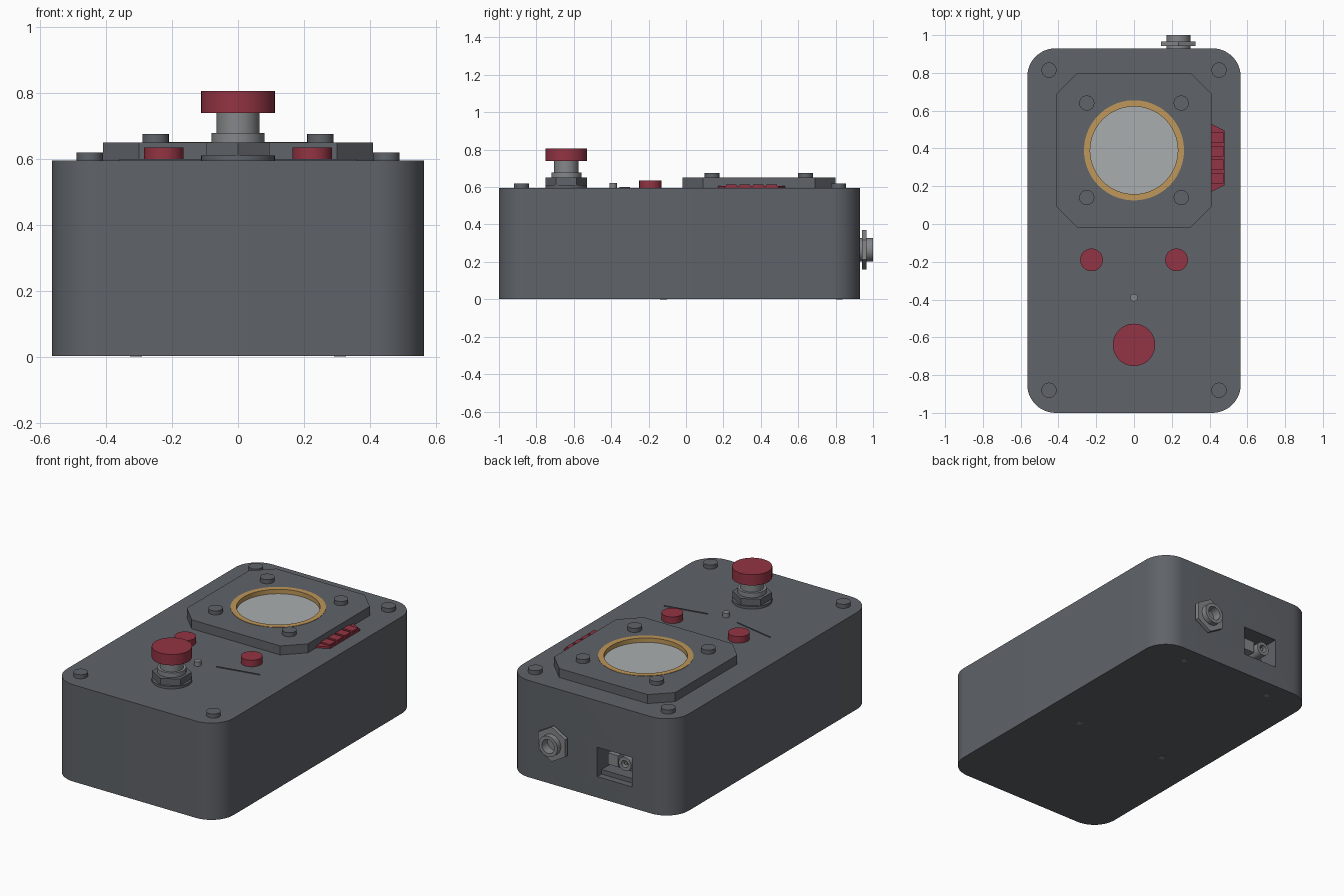
import bpy, bmesh, math
from mathutils import Matrix

cube = bpy.data.objects.get("Cube")
if cube:
    bpy.data.objects.remove(cube, do_unlink=True)


def material(name, rgb):
    m = bpy.data.materials.new(name)
    m.use_nodes = True
    m.diffuse_color = (*rgb, 1)
    m.node_tree.nodes["Principled BSDF"].inputs["Base Color"].default_value = (*rgb, 1)
    return m


GREY = material("slate grey", (0.115, 0.125, 0.14))
RED = material("crimson", (0.29, 0.034, 0.056))
GOLD = material("brass gold", (0.51, 0.31, 0.1))
GLASS = material("pale glass grey", (0.4, 0.42, 0.43))
METAL = material("steel grey", (0.23, 0.24, 0.25))


def finish(name, bm, mat, matrix=Matrix()):
    bmesh.ops.remove_doubles(bm, verts=bm.verts, dist=1e-5)
    bmesh.ops.recalc_face_normals(bm, faces=bm.faces)
    bm.transform(matrix)
    me = bpy.data.meshes.new(name)
    bm.to_mesh(me)
    bm.free()
    ob = bpy.data.objects.new(name, me)
    bpy.context.collection.objects.link(ob)
    me.materials.append(mat)
    smooth(ob)
    return ob


def smooth(ob):
    bpy.ops.object.select_all(action='DESELECT')
    ob.select_set(True)
    bpy.context.view_layer.objects.active = ob
    bpy.ops.object.shade_smooth_by_angle(angle=math.radians(30))


def lathe(name, r, z0, z1, at, mat, inner=0, sides=48, back=False):
    """Cylinder or tube around z, or pointing backwards along y."""
    bm = bmesh.new()
    pts = [(inner, z0), (r, z0), (r, z1), (inner, z1)]
    vs = [bm.verts.new((x, 0, z)) for x, z in pts]
    pairs = list(zip(vs, vs[1:])) + ([(vs[3], vs[0])] if inner else [])
    edges = [bm.edges.new(p) for p in pairs]
    bmesh.ops.spin(bm, geom=vs + edges, cent=(0, 0, 0), axis=(0, 0, 1),
                   angle=math.tau, steps=sides)
    turn = Matrix.Rotation(math.pi / 6, 4, 'Z')
    if back:
        turn = Matrix.Rotation(-math.pi / 2, 4, 'X') @ turn
    return finish(name, bm, mat, Matrix.Translation(at) @ turn)


def prism(name, pts, z0, z1, mat):
    bm = bmesh.new()
    f = bm.faces.new([bm.verts.new((x, y, z0)) for x, y in pts])
    new = bmesh.ops.extrude_face_region(bm, geom=[f])["geom"]
    bmesh.ops.translate(bm, vec=(0, 0, z1 - z0),
                        verts=[v for v in new if isinstance(v, bmesh.types.BMVert)])
    return finish(name, bm, mat)


def corner_rect(hx, y0, y1, r, steps):
    """Rectangle outline with rounded corners (one step gives a chamfer)."""
    pts = []
    for k, (cx, cy) in enumerate([(hx - r, y1 - r), (r - hx, y1 - r),
                                  (r - hx, y0 + r), (hx - r, y0 + r)]):
        for i in range(steps + 1):
            a = (k + i / steps) * math.pi / 2
            pts.append((cx + r * math.cos(a), cy + r * math.sin(a)))
    return pts


def box(name, center, size, mat, angle=0):
    bm = bmesh.new()
    bmesh.ops.create_cube(bm, size=1)
    return finish(name, bm, mat, Matrix.Translation(center)
                  @ Matrix.Rotation(angle, 4, 'Z') @ Matrix.Diagonal((*size, 1)))


def cut(ob, cutter):
    mod = ob.modifiers.new("cut", 'BOOLEAN')
    mod.operation = 'DIFFERENCE'
    mod.solver = 'EXACT'
    mod.object = cutter
    bpy.context.view_layer.objects.active = ob
    bpy.ops.object.modifier_move_to_index(modifier="cut", index=0)
    bpy.ops.object.modifier_apply(modifier="cut")
    bpy.data.objects.remove(cutter, do_unlink=True)
    smooth(ob)


TOP = 0.595

# Enclosure with a rear socket opening
body = prism("enclosure", corner_rect(0.565, -1, 0.93, 0.15, 12), 0.002, TOP, GREY)
cut(body, box("socket_cutter", (-0.167, 0.9, 0.22), (0.235, 0.2, 0.18), GREY))

# Window plate, brass ring and glass
plate = prism("window_plate", corner_rect(0.41, -0.02, 0.8, 0.11, 1), TOP - 0.002, 0.65, GREY)
cut(plate, lathe("window_cutter", 0.262, 0.5, 0.8, (0, 0.39, 0), GREY, sides=64))
lathe("window_ring", 0.265, TOP - 0.001, 0.652, (0, 0.39, 0), GOLD, inner=0.232, sides=64)
lathe("window_glass", 0.24, TOP - 0.001, 0.625, (0, 0.39, 0), GLASS, sides=64)

# Mirrored pairs: bolts, push buttons, marker strips and base screws
for side, s in (("left", 1), ("right", -1)):
    for end, y in (("front", -0.88), ("back", 0.815)):
        lathe(f"lid_bolt_{end}_{side}", 0.04, TOP - 0.002, 0.62, (s * 0.45, y, 0), GREY)
    for end, y in (("front", 0.14), ("back", 0.64)):
        lathe(f"plate_bolt_{end}_{side}", 0.04, 0.648, 0.675, (s * 0.25, y, 0), GREY)
    for end, y in (("front", -0.12), ("back", 0.82)):
        lathe(f"base_screw_{end}_{side}", 0.018, 0, 0.01, (s * 0.31, y, 0), METAL, sides=24)
    lathe(f"push_button_{side}", 0.06, TOP - 0.002, 0.635, (s * 0.225, -0.19, 0), RED)
    box(f"marker_strip_{side}", (s * 0.23, -0.327, TOP + 0.002), (0.265, 0.004, 0.006),
        GREY, s * 0.2)

# Status light
lathe("status_light", 0.02, TOP - 0.002, 0.622, (0, -0.39, 0), METAL, sides=24)

# Large stop button
stop = (0, -0.64, 0)
lathe("stop_washer", 0.112, TOP - 0.002, 0.61, stop, GREY)
lathe("stop_nut", 0.11, 0.609, 0.65, stop, GREY, sides=6)
lathe("stop_collar", 0.08, 0.649, 0.678, stop, METAL)
lathe("stop_stem", 0.065, 0.67, 0.75, stop, METAL)
lathe("stop_cap", 0.112, 0.74, 0.806, stop, RED)

# Ribbed red side tab
prism("side_tab", [(0.4, 0.165), (0.48, 0.205), (0.48, 0.495), (0.4, 0.535)],
      TOP - 0.002, 0.606, RED)
for i in range(4):
    box(f"side_tab_rib_{i + 1}", (0.442, 0.242 + 0.072 * i, 0.608), (0.064, 0.056, 0.014), RED)

# Threaded rear connector
rear = (0.235, 0, 0.265)
lathe("connector_barrel", 0.063, 0.92, 1.0, rear, METAL, inner=0.042, back=True)
lathe("connector_core", 0.045, 0.92, 0.945, rear, METAL, back=True)
lathe("connector_nut", 0.106, 0.942, 0.966, rear, METAL, inner=0.06, sides=6, back=True)

# Rear power socket inside the opening
box("socket_ledge", (-0.167, 0.85, 0.145), (0.233, 0.08, 0.028), GREY)
box("socket_block", (-0.125, 0.845, 0.235), (0.07, 0.08, 0.07), METAL)
lathe("socket_barrel", 0.042, 0.8, 0.9, (-0.215, 0, 0.24), METAL, inner=0.022, back=True)
lathe("socket_pin", 0.01, 0.8, 0.89, (-0.215, 0, 0.24), METAL, sides=16, back=True)
